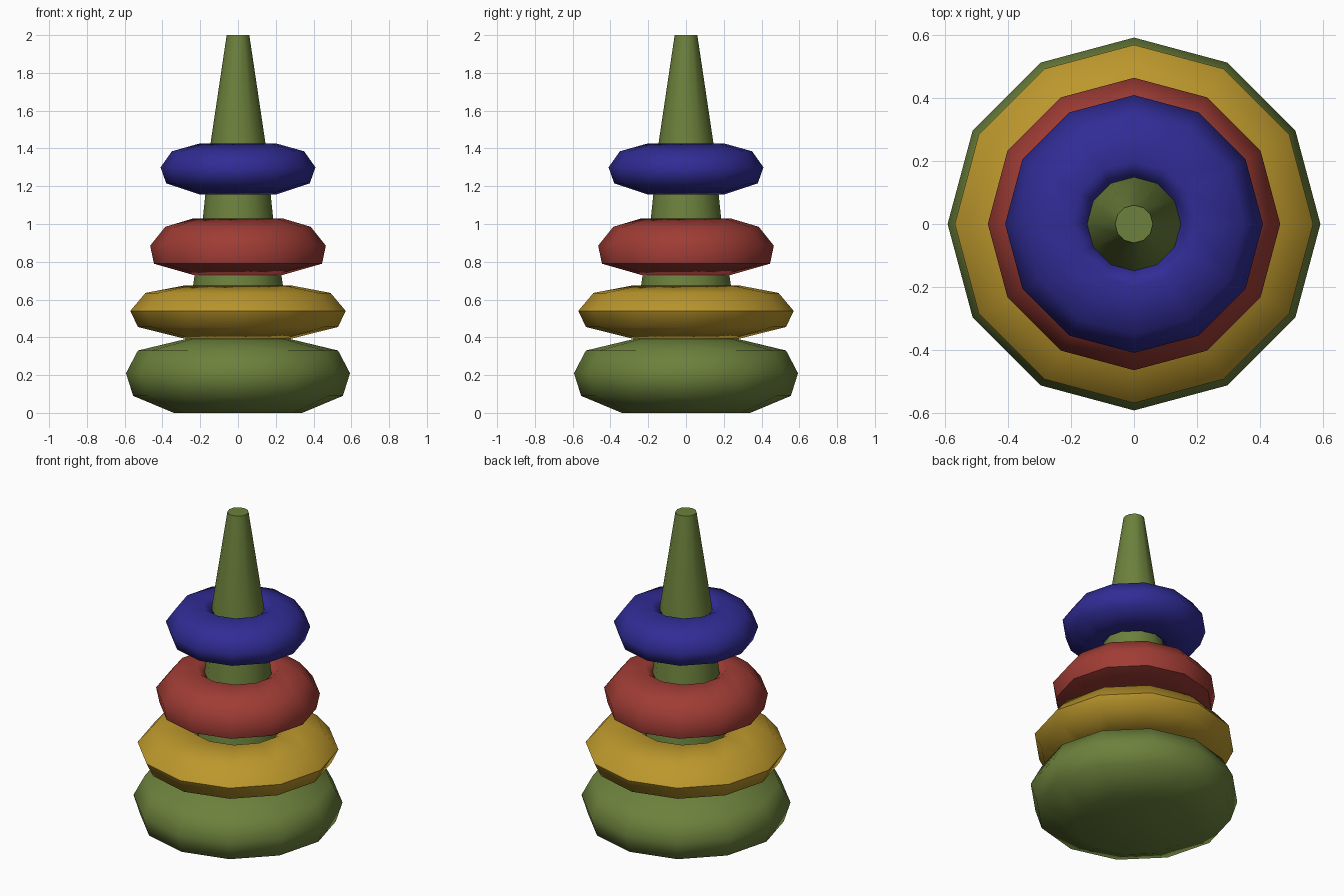
import bpy, bmesh, math

if "Cube" in bpy.data.objects:
    bpy.data.objects.remove(bpy.data.objects["Cube"])

SIDES = 12


def material(name, rgb):
    m = bpy.data.materials.new(name)
    m.diffuse_color = (*rgb, 1)
    m.use_nodes = True
    m.node_tree.nodes["Principled BSDF"].inputs["Base Color"].default_value = m.diffuse_color
    return m


def lathe(name, profile, mat, closed=False):
    """Spin an (r, z) profile, listed bottom to top on the outside, around z."""
    bm = bmesh.new()
    rings = []
    for r, z in profile:
        rings.append([bm.verts.new((r * math.cos(2 * math.pi * i / SIDES),
                                    r * math.sin(2 * math.pi * i / SIDES), z))
                      for i in range(SIDES)])
    pairs = list(zip(rings, rings[1:]))
    if closed:
        pairs.append((rings[-1], rings[0]))
    else:
        bm.faces.new(rings[0][::-1])
        bm.faces.new(rings[-1])
    for a, b in pairs:
        for i in range(SIDES):
            j = (i + 1) % SIDES
            bm.faces.new((a[i], a[j], b[j], b[i]))
    bmesh.ops.recalc_face_normals(bm, faces=bm.faces)
    mesh = bpy.data.meshes.new(name)
    bm.to_mesh(mesh)
    bm.free()
    mesh.materials.append(mat)
    ob = bpy.data.objects.new(name, mesh)
    bpy.context.collection.objects.link(ob)
    bpy.ops.object.select_all(action='DESELECT')
    ob.select_set(True)
    bpy.context.view_layer.objects.active = ob
    bpy.ops.object.shade_smooth_by_angle(angle=math.radians(62))
    return ob


green = material("green", (0.15, 0.22, 0.045))
yellow = material("yellow", (0.50, 0.31, 0.025))
red = material("red", (0.35, 0.045, 0.035))
blue = material("blue", (0.03, 0.025, 0.30))

# Rounded base with the tapered post in one piece
lathe("base_and_post", [(0.34, 0.0), (0.555, 0.09), (0.593, 0.21), (0.53, 0.33),
                        (0.28, 0.39), (0.237, 0.68), (0.186, 1.03),
                        (0.145, 1.43), (0.06, 2.0)], green)

# Stacked rings, inner wall sinking into the post
lathe("large_ring", [(0.29, 0.395), (0.53, 0.455), (0.57, 0.54), (0.49, 0.635),
                     (0.28, 0.675), (0.235, 0.64), (0.23, 0.44)], yellow, True)
lathe("middle_ring", [(0.235, 0.73), (0.445, 0.79), (0.465, 0.885), (0.385, 0.985),
                      (0.235, 1.03), (0.185, 0.99), (0.18, 0.77)], red, True)
lathe("small_ring", [(0.20, 1.155), (0.38, 1.215), (0.41, 1.30), (0.35, 1.385),
                     (0.20, 1.427), (0.148, 1.39), (0.145, 1.20)], blue, True)
